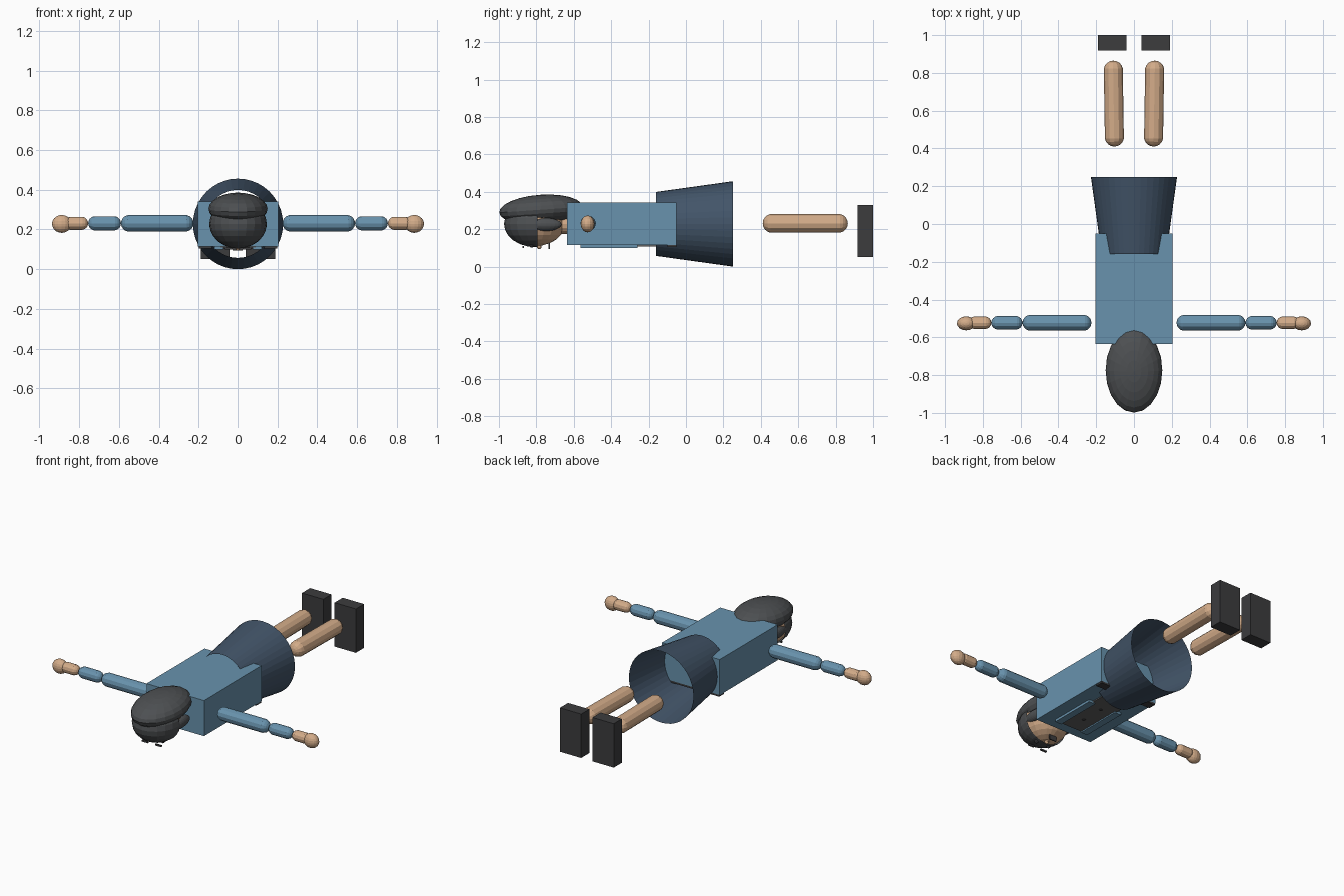
import bpy, bmesh
from math import radians, pi
from mathutils import Matrix, Vector

if "Cube" in bpy.data.objects:
    bpy.data.objects.remove(bpy.data.objects["Cube"])


def material(name, rgb):
    m = bpy.data.materials.new(name)
    m.diffuse_color = (*rgb, 1)
    m.use_nodes = True
    m.node_tree.nodes["Principled BSDF"].inputs["Base Color"].default_value = m.diffuse_color
    return m


BLUE = material("blue_cloth", (0.14, 0.29, 0.42))
NAVY = material("navy_cloth", (0.055, 0.09, 0.14))
SKIN = material("skin", (0.65, 0.41, 0.25))
DARK = material("dark", (0.045, 0.045, 0.048))
HAIR = material("hair", (0.075, 0.08, 0.085))
GREY = material("grey_cloth", (0.12, 0.12, 0.12))
ZC = 0.228  # height of the body axis


def finish(bm, name, mat):
    me = bpy.data.meshes.new(name)
    bm.to_mesh(me)
    bm.free()
    me.materials.append(mat)
    ob = bpy.data.objects.new(name, me)
    bpy.context.collection.objects.link(ob)
    return ob


def box(name, lo, hi, mat):
    lo, hi = Vector(lo), Vector(hi)
    bm = bmesh.new()
    bmesh.ops.create_cube(bm, size=1, matrix=Matrix.LocRotScale(
        (lo + hi) / 2, None, hi - lo))
    return finish(bm, name, mat)


def ellipsoid(name, centre, radii, mat, tilt=0, cut_y=None, seg=20, rings=12):
    bm = bmesh.new()
    rot = Matrix.Rotation(radians(tilt), 3, 'X').to_quaternion()
    bmesh.ops.create_uvsphere(bm, u_segments=seg, v_segments=rings, radius=1,
                              matrix=Matrix.LocRotScale(centre, rot, radii))
    if cut_y is not None:
        bmesh.ops.bisect_plane(bm, geom=bm.verts[:] + bm.edges[:] + bm.faces[:],
                               plane_co=(0, cut_y, 0), plane_no=(0, 1, 0), clear_outer=True)
    return finish(bm, name, mat)


def capsule(name, a, b, r, mat):
    # a and b are the outer tips
    a, b = Vector(a), Vector(b)
    d = b - a
    half = d.length / 2 - r
    bm = bmesh.new()
    bmesh.ops.create_uvsphere(bm, u_segments=12, v_segments=9, radius=r)
    for v in bm.verts:
        v.co.z += half if v.co.z > 0 else -half
    rot = Vector((0, 0, 1)).rotation_difference(d)
    bm.transform(Matrix.LocRotScale((a + b) / 2, rot, None))
    return finish(bm, name, mat)


def tube(name, y0, y1, r0, r1, mat, sides, caps):
    bm = bmesh.new()
    rot = Matrix.Rotation(-pi / 2, 4, 'X')
    bmesh.ops.create_cone(bm, cap_ends=caps, segments=sides, radius1=r0, radius2=r1,
                          depth=y1 - y0, matrix=Matrix.Translation((0, (y0 + y1) / 2, ZC)) @ rot)
    return finish(bm, name, mat)


# Torso and open skirt
box("torso", (-0.203, -0.635, 0.115), (0.203, -0.05, 0.342), BLUE)
tube("skirt", -0.16, 0.25, 0.171, 0.228, NAVY, 40, False)
tube("neck", -0.70, -0.62, 0.055, 0.055, SKIN, 16, True)

# Shirt front, buttons and belt on the chest side
box("shirt_front", (-0.09, -0.565, 0.108), (0.09, -0.16, 0.116), GREY)
for i, y in enumerate((-0.45, -0.30)):
    ellipsoid(f"button_{i + 1}", (0, y, 0.107), (0.011, 0.011, 0.005), DARK, seg=10, rings=6)
box("belt", (-0.2, -0.1, 0.104), (0.2, -0.05, 0.116), DARK)

# Head and hair
ellipsoid("head", (0, -0.805, ZC), (0.135, 0.158, 0.118), SKIN)
ellipsoid("hair_cap", (0, -0.805, ZC), (0.146, 0.168, 0.124), HAIR, cut_y=-0.795)
ellipsoid("hair_back", (0, -0.775, 0.304), (0.15, 0.224, 0.08), HAIR, tilt=4)
ellipsoid("nose", (0, -0.785, 0.11), (0.013, 0.014, 0.017), SKIN, seg=10, rings=6)
box("mouth", (-0.025, -0.735, 0.104 - 0.01), (0.025, -0.728, 0.125), DARK)

# Mirrored parts
for side, s in (("left", -1), ("right", 1)):
    def sx(x0, x1):
        return min(s * x0, s * x1), max(s * x0, s * x1)

    ellipsoid(f"{side}_side_hair", (s * 0.117, -0.75, 0.225), (0.03, 0.085, 0.035), HAIR)
    ellipsoid(f"{side}_eye", (s * 0.045, -0.825, 0.113), (0.014, 0.012, 0.012), DARK, seg=10, rings=6)
    x0, x1 = sx(0.025, 0.068)
    box(f"{side}_eyebrow", (x0, -0.875, 0.1), (x1, -0.866, 0.11), DARK)

    # Jacket flap
    x0, x1 = sx(0.075, 0.12)
    box(f"{side}_lapel", (x0, -0.565, 0.1), (x1, -0.26, 0.116), BLUE)

    # Arm from shoulder to hand
    y = -0.523
    capsule(f"{side}_upper_arm", (s * 0.225, y, ZC + 0.003), (s * 0.59, y, ZC + 0.003), 0.042, BLUE)
    capsule(f"{side}_sleeve", (s * 0.59, y, ZC + 0.003), (s * 0.755, y, ZC + 0.003), 0.036, BLUE)
    capsule(f"{side}_forearm", (s * 0.755, y, ZC + 0.003), (s * 0.875, y, ZC + 0.003), 0.033, SKIN)
    ellipsoid(f"{side}_hand", (s * 0.888, y - 0.003, ZC), (0.049, 0.037, 0.045), SKIN, seg=16, rings=10)

    # Leg and shoe
    capsule(f"{side}_leg", (s * 0.103, 0.41, ZC + 0.003), (s * 0.11, 0.865, ZC + 0.003), 0.051, SKIN)
    x0, x1 = sx(0.04, 0.19)
    box(f"{side}_shoe", (x0, 0.918, 0.05), (x1, 1.0, 0.33), DARK)
